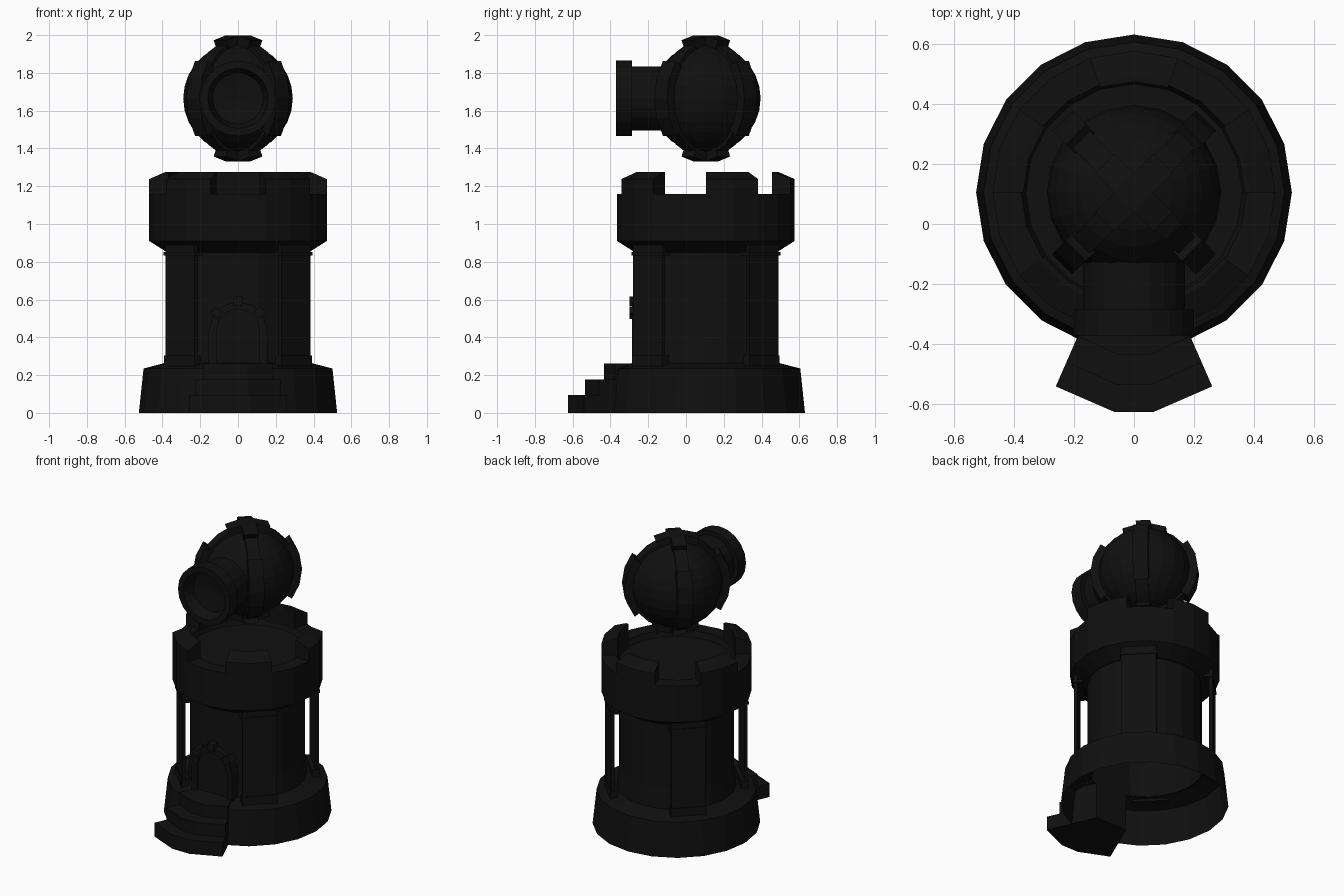
import bpy, bmesh
from math import sin, cos, pi, radians
from mathutils import Matrix, Vector

if "Cube" in bpy.data.objects:
    bpy.data.objects.remove(bpy.data.objects["Cube"])

CY = 0.105                      # tower axis
HEAD = Vector((0, CY, 1.665))   # centre of the floating ball
AXIS = Matrix.Translation((0, CY, 0))

dark = bpy.data.materials.new("dark")
dark.diffuse_color = (0.005, 0.005, 0.005, 1)
dark.use_nodes = True
dark.node_tree.nodes["Principled BSDF"].inputs["Base Color"].default_value = dark.diffuse_color


def finish(name, bm, matrix=Matrix()):
    bmesh.ops.recalc_face_normals(bm, faces=bm.faces)
    bm.transform(matrix)
    me = bpy.data.meshes.new(name)
    bm.to_mesh(me)
    bm.free()
    me.materials.append(dark)
    ob = bpy.data.objects.new(name, me)
    bpy.context.collection.objects.link(ob)
    return ob


def sweep(bm, sections, closed_path=False, closed_section=True, caps=False):
    """Skin a series of cross-sections."""
    rows = [[bm.verts.new(p) for p in s] for s in sections]
    n, m = len(rows), len(rows[0])
    for i in range(n if closed_path else n - 1):
        a, b = rows[i], rows[(i + 1) % n]
        for j in range(m if closed_section else m - 1):
            k = (j + 1) % m
            bm.faces.new((a[j], a[k], b[k], b[j]))
    if caps:
        bm.faces.new(rows[0])
        bm.faces.new(rows[-1])


def ring(profile, a):
    return [(r * cos(a), r * sin(a), z) for r, z in profile]


def lathe(name, profile, sides=20, matrix=AXIS):
    bm = bmesh.new()
    sweep(bm, [ring(profile, 2 * pi * i / sides) for i in range(sides)], True, False)
    bmesh.ops.remove_doubles(bm, verts=bm.verts, dist=1e-5)
    return finish(name, bm, matrix)


def box(name, size, matrix):
    bm = bmesh.new()
    bmesh.ops.create_cube(bm, size=1)
    bmesh.ops.scale(bm, vec=size, verts=bm.verts)
    return finish(name, bm, matrix)


# Tower body, open underneath
lathe("base", [(.525, 0), (.5, .235), (.385, .265), (.37, .265)])
lathe("shaft", [(.375, .26), (.36, .4), (.36, .86)])
lathe("parapet", [(.355, .85), (.375, .85), (.47, .91), (.47, 1.16),
                  (.375, 1.16), (.36, 1.12), (0, 1.12)])

# Five merlons, each two facets wide
bm = bmesh.new()
merlon = [(.47, 1.155), (.47, 1.238), (.385, 1.275), (.368, 1.275), (.368, 1.12)]
for i in range(5):
    sweep(bm, [ring(merlon, radians(72 * i + a)) for a in (0, 18, 36)], caps=True)
finish("merlons", bm, AXIS)

# Flat braces standing off the shaft on the diagonals
for i in range(4):
    turn = AXIS @ Matrix.Rotation(radians(45 + 90 * i), 4, 'Z')
    for part, size, r, z in (("brace", (.02, .22, .63), .424, .575),
                             ("brace_cap", (.06, .235, .018), .41, .842),
                             ("brace_foot", (.05, .225, .06), .415, .275)):
        box(part, size, turn @ Matrix.Translation((r, 0, z)))

# Three fan-shaped steps: outer corner x,y / front edge half width,y / top
for cx, cy, fx, fy, z in ((.26, -.54, .065, -.625, .095),
                          (.225, -.46, .055, -.535, .178),
                          (.185, -.375, .05, -.435, .262)):
    bm = bmesh.new()
    plan = [(-.12, -.22), (-cx, cy), (-fx, fy), (fx, fy), (cx, cy), (.12, -.22)]
    sweep(bm, [[(x, y, h) for x, y in plan] for h in (0, z)], caps=True)
    finish("step", bm)


# Arched doorway
def arch(w, top):
    h = top - w
    curve = [(w * cos(pi * i / 6), h + w * sin(pi * i / 6)) for i in range(7)]
    return [(w, .25)] + curve + [(-w, .25)]


bm = bmesh.new()
sweep(bm, [[(ox, -.22, oz), (ox, -.285, oz), (ix, -.285, iz), (ix, -.22, iz)]
           for (ox, oz), (ix, iz) in zip(arch(.155, .59), arch(.115, .55))], caps=True)
finish("door_frame", bm)
bm = bmesh.new()
sweep(bm, [[(x, y, z) for x, z in arch(.12, .555)] for y in (-.22, -.272)], caps=True)
finish("door", bm)
for deg in (35, 90, 145):
    a = radians(deg)
    box("arch_stone", (.05, .08, .045),
        Matrix.Translation((.14 * cos(a), -.26, .45 + .14 * sin(a)))
        @ Matrix.Rotation(-a, 4, 'Y'))

# Floating ball
bm = bmesh.new()
bmesh.ops.create_uvsphere(bm, u_segments=20, v_segments=14, radius=.29)
finish("ball", bm, Matrix.Translation(HEAD))


def strap(name, azimuth, e0, e1, r, half, steps):
    """Raised strip following a meridian of the ball."""
    bm = bmesh.new()
    secs = []
    for i in range(steps + 1):
        e = radians(e0 + (e1 - e0) * i / steps)
        secs.append([(q * cos(e), w, q * sin(e))
                     for q, w in ((.27, -half), (r, -half), (r, half), (.27, half))])
    sweep(bm, secs, caps=True)
    finish(name, bm, Matrix.Translation(HEAD) @ Matrix.Rotation(radians(azimuth), 4, 'Z'))


for az in (45, 135, 225, 315):
    strap("strap", az, -88, 88, .306, .04, 10)
    strap("side_plate", az, -36, 36, .338, .048, 4)
for az in (45, 135):
    strap("top_plate", az, 66, 114, .337, .045, 3)
    strap("bottom_plate", az, 246, 294, .337, .045, 3)

# Lens barrel facing forward, with a recessed mouth
barrel = [(.17, .2), (.17, .39), (.2, .39), (.2, .475), (.16, .475),
          (.135, .40), (0, .38)]
lathe("lens_barrel", barrel, 20,
      Matrix.Translation(HEAD) @ Matrix.Rotation(pi / 2, 4, 'X'))
